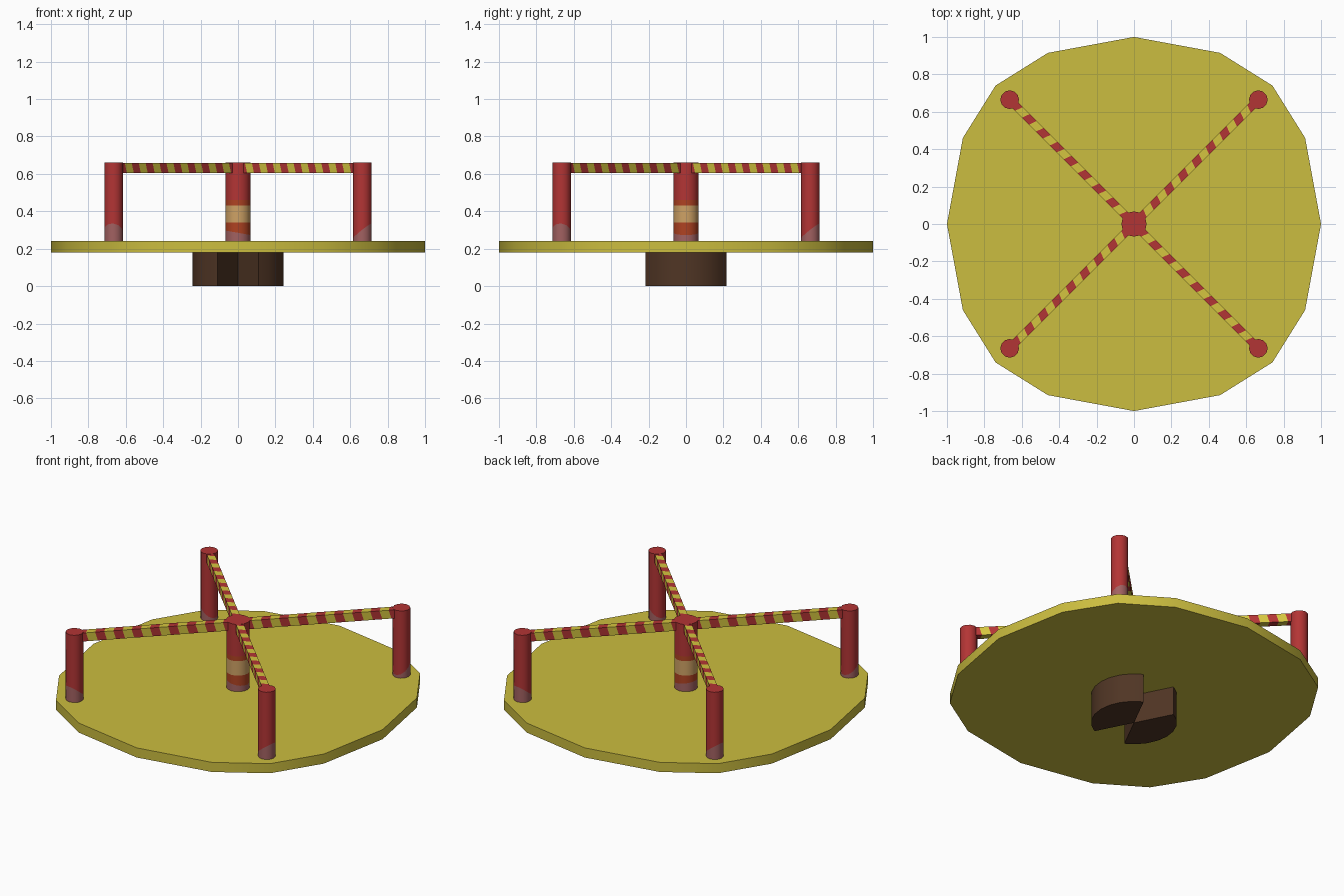
import bpy, bmesh
from math import sin, cos, pi, radians

if "Cube" in bpy.data.objects:
    bpy.data.objects.remove(bpy.data.objects["Cube"], do_unlink=True)


def material(name, rgb):
    m = bpy.data.materials.new(name)
    m.use_nodes = True
    m.diffuse_color = (*rgb, 1)
    m.node_tree.nodes["Principled BSDF"].inputs["Base Color"].default_value = (*rgb, 1)
    return m


DECK = material("deck yellow", (0.60, 0.51, 0.05))
STRIPE = material("stripe yellow", (0.66, 0.56, 0.05))
RED = material("paint red", (0.45, 0.035, 0.035))
WORN = material("worn red", (0.36, 0.12, 0.12))
ORANGE = material("rust orange", (0.43, 0.055, 0.016))
TAN = material("band tan", (0.62, 0.36, 0.13))
BROWN = material("base brown", (0.08, 0.036, 0.018))


def finish(name, bm, mats):
    bmesh.ops.recalc_face_normals(bm, faces=bm.faces)
    mesh = bpy.data.meshes.new(name)
    bm.to_mesh(mesh)
    bm.free()
    for m in mats:
        mesh.materials.append(m)
    obj = bpy.data.objects.new(name, mesh)
    bpy.context.collection.objects.link(obj)
    bpy.ops.object.select_all(action='DESELECT')
    obj.select_set(True)
    bpy.context.view_layer.objects.active = obj
    bpy.ops.object.shade_smooth_by_angle(angle=radians(40))
    return obj


def loft(rings, band_mats):
    """Join stacked rings of points; each band takes a material index."""
    bm = bmesh.new()
    loops = [[bm.verts.new(p) for p in ring] for ring in rings]
    n = len(loops[0])
    for low, high, mat in zip(loops, loops[1:], band_mats):
        for i in range(n):
            j = (i + 1) % n
            bm.faces.new((low[i], low[j], high[j], high[i])).material_index = mat
    bm.faces.new(loops[0]).material_index = band_mats[0]
    bm.faces.new(loops[-1]).material_index = band_mats[-1]
    return bm


def prism(name, outline, z0, z1, mat):
    rings = [[(x, y, z) for x, y in outline] for z in (z0, z1)]
    return finish(name, loft(rings, [0]), [mat])


def column(name, cx, cy, radius, sides, levels, mats, wave=0, peak=0):
    """Round column; the second ring rises and falls as a wavy paint edge."""
    rings = []
    for k, z in enumerate(levels):
        ring = []
        for i in range(sides):
            a = 2 * pi * i / sides
            dz = wave * cos(a - peak) if k == 1 else 0
            ring.append((cx + radius * cos(a), cy + radius * sin(a), z + dz))
        rings.append(ring)
    return finish(name, loft(rings, range(len(mats))), mats)


# Sixteen-sided deck, one quarter outline turned four times
outline = []
quarter = [(1, 0), (0.915, 0.46), (0.74, 0.74), (0.46, 0.915)]
for turn in range(4):
    outline += quarter
    quarter = [(-y, x) for x, y in quarter]
prism("deck", outline, 0.18, 0.24, DECK)

# Two opposite wedges under the deck
for side, name in ((1, "base_wedge_left"), (-1, "base_wedge_right")):
    arc = [radians(-63 + 126 * i / 8) for i in range(9)]
    wedge = [(0, 0)] + [(side * 0.243 * cos(a), side * 0.243 * sin(a)) for a in arc]
    prism(name, wedge, 0, 0.18, BROWN)

# Centre column with painted bands
column("centre_column", 0, 0, 0.067, 16, [0.24, 0.285, 0.34, 0.43, 0.46, 0.66],
       [WORN, ORANGE, TAN, ORANGE, RED], 0.012, pi)


def striped_bar(name, angle):
    """Square rail cut into slanted alternating stripes."""
    start, step, count = 0.03, 0.0525, 17
    half, z0, z1, lean = 0.022, 0.605, 0.658, 0.008
    rings = []
    for k in range(count + 1):
        ring = []
        for side, z in ((-1, z0), (1, z0), (1, z1), (-1, z1)):
            slant = lean * side * (1 if z == z1 else -1)
            r, t = start + step * k + slant, side * half
            ring.append((r * cos(angle) - t * sin(angle),
                         r * sin(angle) + t * cos(angle), z))
        rings.append(ring)
    return finish(name, loft(rings, [k % 2 for k in range(count)]), [RED, STRIPE])


# Four outer posts and their rails
corners = ("back_left", "back_right", "front_right", "front_left")
for i, corner in enumerate(corners):
    angle = pi / 4 + i * pi / 2
    column("post_" + corner, 0.94 * cos(angle), 0.94 * sin(angle), 0.05, 12,
           [0.24, 0.295, 0.66], [WORN, RED], 0.04, angle + radians(35))
    striped_bar("rail_" + corner, angle)
